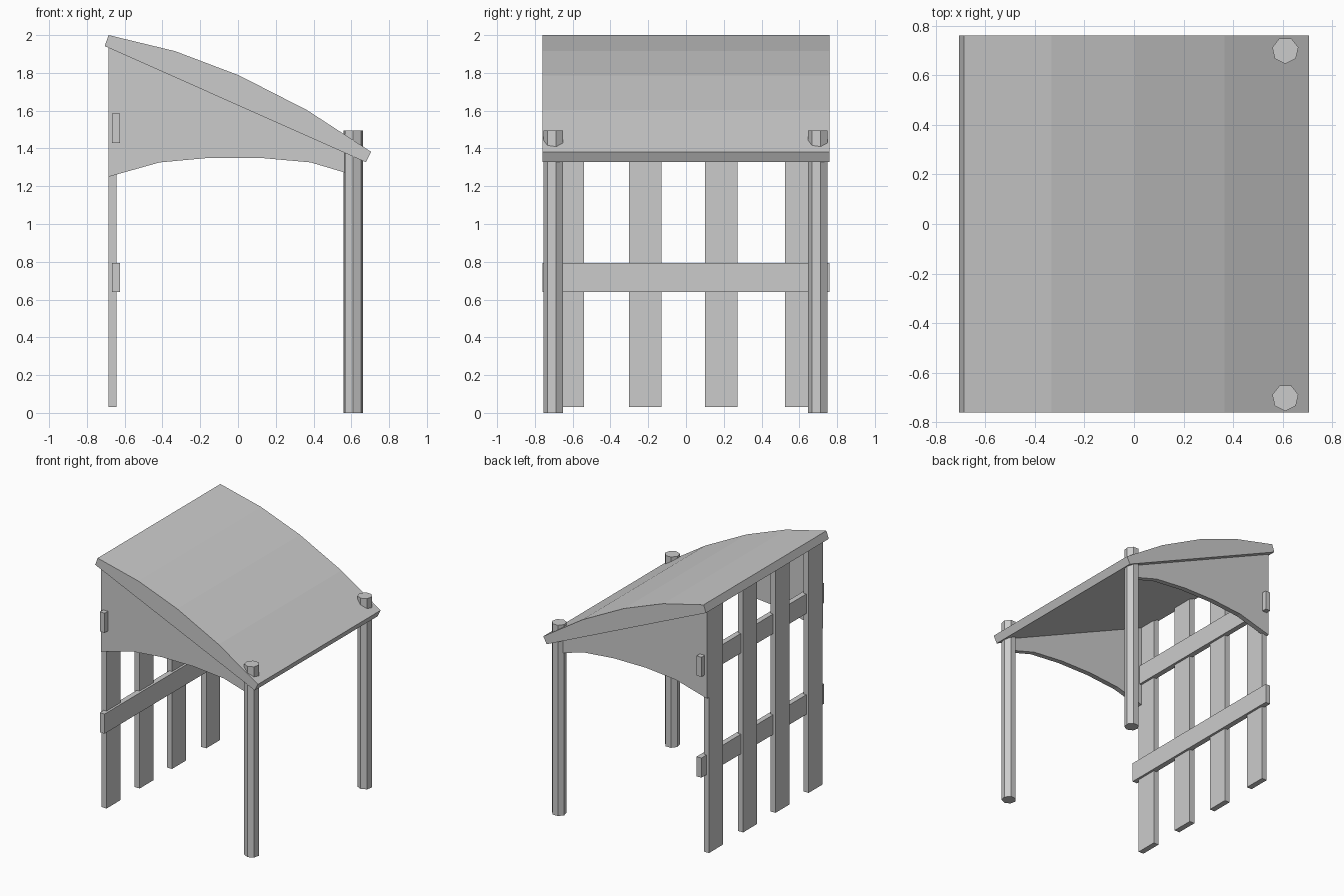
import bpy, bmesh, math

if "Cube" in bpy.data.objects:
    bpy.data.objects.remove(bpy.data.objects["Cube"])


def prism(name, profile, y0, y1):
    """Extrude an xz profile from y0 to y1."""
    bm = bmesh.new()
    face = bm.faces.new([bm.verts.new((x, y0, z)) for x, z in profile])
    ext = bmesh.ops.extrude_face_region(bm, geom=[face])
    verts = [v for v in ext["geom"] if isinstance(v, bmesh.types.BMVert)]
    bmesh.ops.translate(bm, verts=verts, vec=(0, y1 - y0, 0))
    bmesh.ops.recalc_face_normals(bm, faces=bm.faces)
    mesh = bpy.data.meshes.new(name)
    bm.to_mesh(mesh)
    bm.free()
    ob = bpy.data.objects.new(name, mesh)
    bpy.context.collection.objects.link(ob)
    return ob


def box(name, x0, x1, y0, y1, z0, z1):
    return prism(name, [(x0, z0), (x1, z0), (x1, z1), (x0, z1)], y0, y1)


# Bowed roof with a flat sloping underside
prism("roof", [(-0.706, 1.942), (0.677, 1.327), (0.705, 1.382), (0.365, 1.603),
               (0.005, 1.787), (-0.333, 1.915), (-0.685, 2.0)], -0.76, 0.76)

# Side panels with arched lower edge, tucked up to the roof
panel = [(-0.686, 1.25), (-0.415, 1.326), (-0.155, 1.35), (0.12, 1.35),
         (0.385, 1.326), (0.60, 1.262), (0.60, 1.365), (-0.686, 1.936)]
for side, y in (("front", -0.70), ("back", 0.70)):
    prism(side + "_side_panel", panel, y - 0.02, y + 0.02)

    # Seven-sided post poking through the roof
    bpy.ops.mesh.primitive_cylinder_add(vertices=7, radius=0.054, depth=1.495,
                                        location=(0.61, y, 0.7475),
                                        rotation=(0, 0, math.pi))
    bpy.context.object.name = side + "_post"

# Upright slats of the rear wall
for i, y in enumerate((-0.625, -0.215, 0.186, 0.61)):
    box(f"wall_slat_{i + 1}", -0.686, -0.642, y - 0.086, y + 0.086, 0.03, 1.93)

# Horizontal rails
for name, z in (("lower_rail", 0.717), ("upper_rail", 1.507)):
    box(name, -0.666, -0.624, -0.76, 0.76, z - 0.077, z + 0.077)
